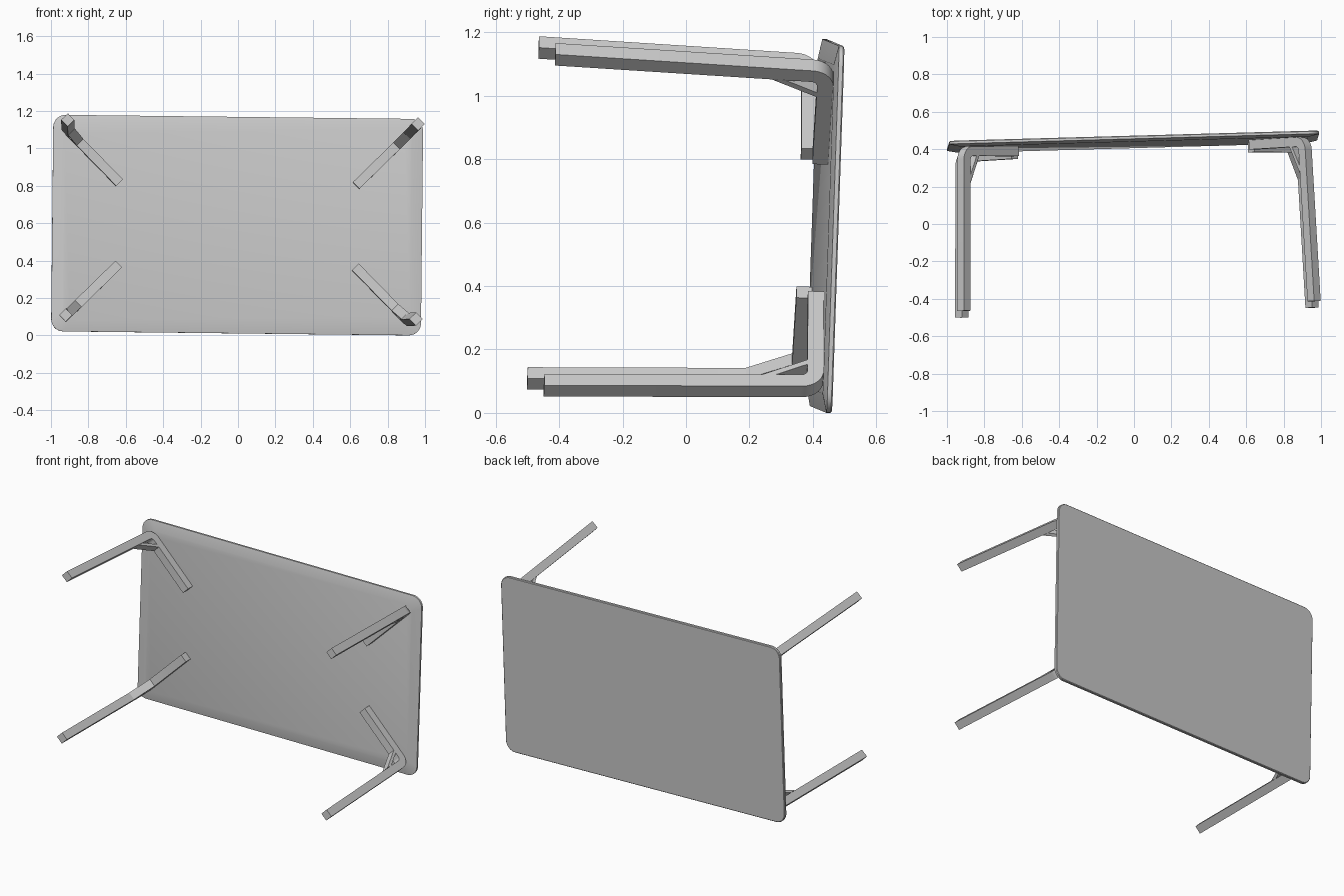
import bpy, bmesh, math
from mathutils import Vector, Matrix

if "Cube" in bpy.data.objects:
    bpy.data.objects.remove(bpy.data.objects["Cube"])

# Table frame: u along length, v across width, w from top towards the feet (table lies on its side)
u = Vector((1, 0.028, -0.0115)).normalized()
v = Vector((0.0115, 0.034, 1))
v = (v - u * v.dot(u)).normalized()
w = u.cross(v)
FRAME = Matrix((u, v, w)).transposed().to_4x4()
FRAME.translation = Vector((-0.005, 0.453, 0.589))


def finish(name, bm, mirror=False):
    bmesh.ops.recalc_face_normals(bm, faces=bm.faces)
    me = bpy.data.meshes.new(name)
    bm.to_mesh(me)
    bm.free()
    ob = bpy.data.objects.new(name, me)
    bpy.context.collection.objects.link(ob)
    ob.matrix_world = FRAME
    if mirror:
        m = ob.modifiers.new("four corners", 'MIRROR')
        m.use_axis = (True, True, False)
        m.use_mirror_merge = False
    bpy.context.view_layer.objects.active = ob
    ob.select_set(True)
    bpy.ops.object.shade_smooth_by_angle(angle=math.radians(25))
    ob.select_set(False)
    return ob


def arc(cx, cy, r, a0, a1, n):
    return [(cx + r * math.cos(math.radians(a0 + (a1 - a0) * i / n)),
             cy + r * math.sin(math.radians(a0 + (a1 - a0) * i / n))) for i in range(n + 1)]


def rounded_rect(hx, hy, r, n=7):
    pts = []
    for k, (sx, sy) in enumerate([(1, 1), (-1, 1), (-1, -1), (1, -1)]):
        pts += arc(sx * (hx - r), sy * (hy - r), r, 90 * k, 90 * k + 90, n)
    return pts


# Tabletop: thin rim with a wide chamfer on the underside
bm = bmesh.new()
rings = []
for inset, depth, r in [(0.004, 0, 0.061), (0, 0.004, 0.065), (0, 0.017, 0.065), (0.06, 0.03, 0.04)]:
    rings.append([bm.verts.new((x, y, depth))
                  for x, y in rounded_rect(0.989 - inset, 0.579 - inset, r)])
for a, b in zip(rings, rings[1:]):
    for i in range(len(a)):
        j = (i + 1) % len(a)
        bm.faces.new((a[i], a[j], b[j], b[i]))
bm.faces.new(rings[0])
bm.faces.new(rings[-1])
finish("tabletop", bm)

# Legs: side profile (s outward on the diagonal, depth) extruded across the diagonal
FOOT = Vector((0.937, 0.522, 0))
OUT = Vector((1, 1, 0)).normalized()
SIDE = Vector((-1, 1, 0)).normalized()


def leg_part(name, profile, width):
    bm = bmesh.new()
    vs = [bm.verts.new(FOOT + OUT * s + Vector((0, 0, d)) - SIDE * width / 2) for s, d in profile]
    face = bm.faces.new(vs)
    res = bmesh.ops.extrude_face_region(bm, geom=[face])
    new = [g for g in res["geom"] if isinstance(g, bmesh.types.BMVert)]
    bmesh.ops.translate(bm, verts=new, vec=SIDE * width)
    finish(name, bm, mirror=True)


# bent leg with diagonal arm under the top
bend = ([(0.025, 0.91), (-0.025, 0.91)]
        + arc(-0.08, 0.10, 0.02, 0, -90, 4)
        + [(-0.43, 0.08), (-0.43, 0.029)]
        + arc(-0.08, 0.099, 0.07, -90, 0, 7))
leg_part("bent_legs", bend, 0.05)

# slanted brace between leg and arm
leg_part("corner_braces", [(-0.056, 0.222), (-0.128, 0.079), (-0.108, 0.079), (-0.057, 0.18)], 0.05)
